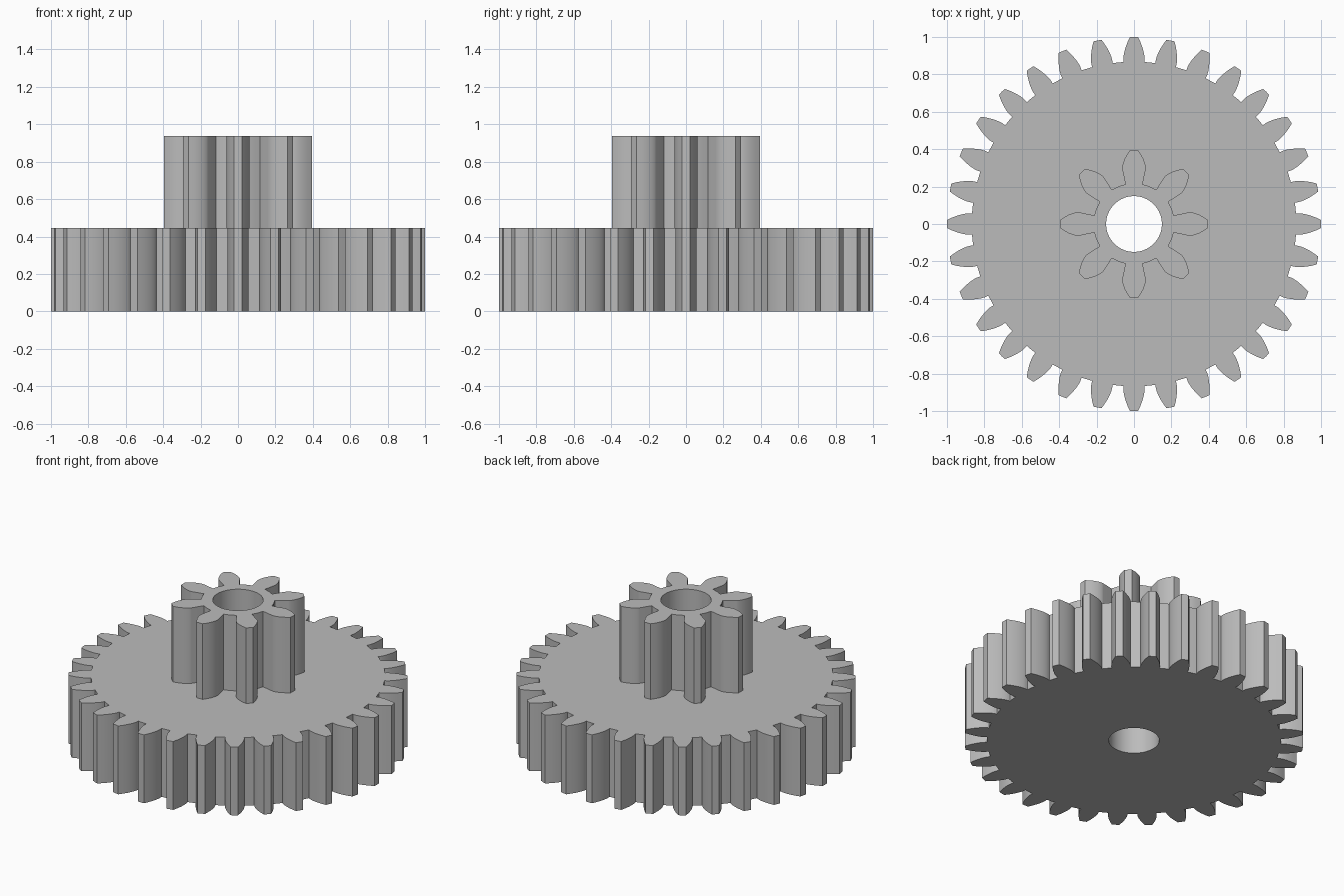
import bpy
import bmesh
from math import acos, cos, pi, radians, sin, tan
from mathutils import Vector

cube = bpy.data.objects.get("Cube")
if cube:
    bpy.data.objects.remove(cube, do_unlink=True)

BORE_RADIUS = 0.149
BORE_SIDES = 64
FLANK_STEPS = 8

# Single plain grey for the whole part
grey = bpy.data.materials.new("plain grey")
grey.use_nodes = True
colour = (0.5, 0.5, 0.5, 1)
grey.diffuse_color = colour
grey.node_tree.nodes["Principled BSDF"].inputs["Base Color"].default_value = colour


def polar(r, a):
    return Vector((r * cos(a), r * sin(a), 0))


def gear_outline(teeth, tip):
    """Involute spur gear outline with a 20 degree pressure angle."""
    module = 2 * tip / (teeth + 2)
    pitch = module * teeth / 2
    root = pitch - 1.25 * module
    base = pitch * cos(radians(20))
    base_half = pi / (2 * teeth) + tan(radians(20)) - radians(20)

    # One flank as (radius, half angle), from the root to the tip
    flank = [(root, base_half)]
    for i in range(FLANK_STEPS + 1):
        r = base + (tip - base) * (i / FLANK_STEPS) ** 2
        a = acos(min(1, base / r))
        flank.append((r, base_half - tan(a) + a))

    points = []
    for t in range(teeth):
        mid = 2 * pi * t / teeth
        points += [polar(r, mid - h) for r, h in flank]
        points.append(polar(tip, mid))
        points += [polar(r, mid + h) for r, h in reversed(flank)]
        points.append(polar(root, mid + pi / teeth))
    return points


def add_loop(bm, points):
    verts = [bm.verts.new(p) for p in points]
    return [bm.edges.new((v, verts[i - 1])) for i, v in enumerate(verts)]


def make_gear(name, teeth, tip, bottom, top):
    bm = bmesh.new()
    bore = [polar(BORE_RADIUS, 2 * pi * i / BORE_SIDES) for i in range(BORE_SIDES)]
    edges = add_loop(bm, gear_outline(teeth, tip)) + add_loop(bm, bore)
    bmesh.ops.triangle_fill(bm, edges=edges, use_beauty=True, normal=(0, 0, 1))

    # Raise the pierced outline into a solid
    raised = bmesh.ops.extrude_face_region(bm, geom=bm.faces[:], use_keep_orig=True)
    verts = [g for g in raised["geom"] if isinstance(g, bmesh.types.BMVert)]
    bmesh.ops.translate(bm, verts=verts, vec=(0, 0, top - bottom))
    bmesh.ops.recalc_face_normals(bm, faces=bm.faces[:])

    mesh = bpy.data.meshes.new(name)
    bm.to_mesh(mesh)
    bm.free()
    mesh.materials.append(grey)
    obj = bpy.data.objects.new(name, mesh)
    obj.location.z = bottom
    bpy.context.collection.objects.link(obj)

    # Smooth flanks and bore, crisp tooth corners
    bpy.ops.object.select_all(action="DESELECT")
    obj.select_set(True)
    bpy.context.view_layer.objects.active = obj
    bpy.ops.object.shade_smooth_by_angle(angle=radians(25))


# Wide lower gear and the small pinion standing on it
make_gear("large_gear", 32, 1.0, 0, 0.445)
make_gear("pinion", 8, 0.395, 0.445, 0.937)
